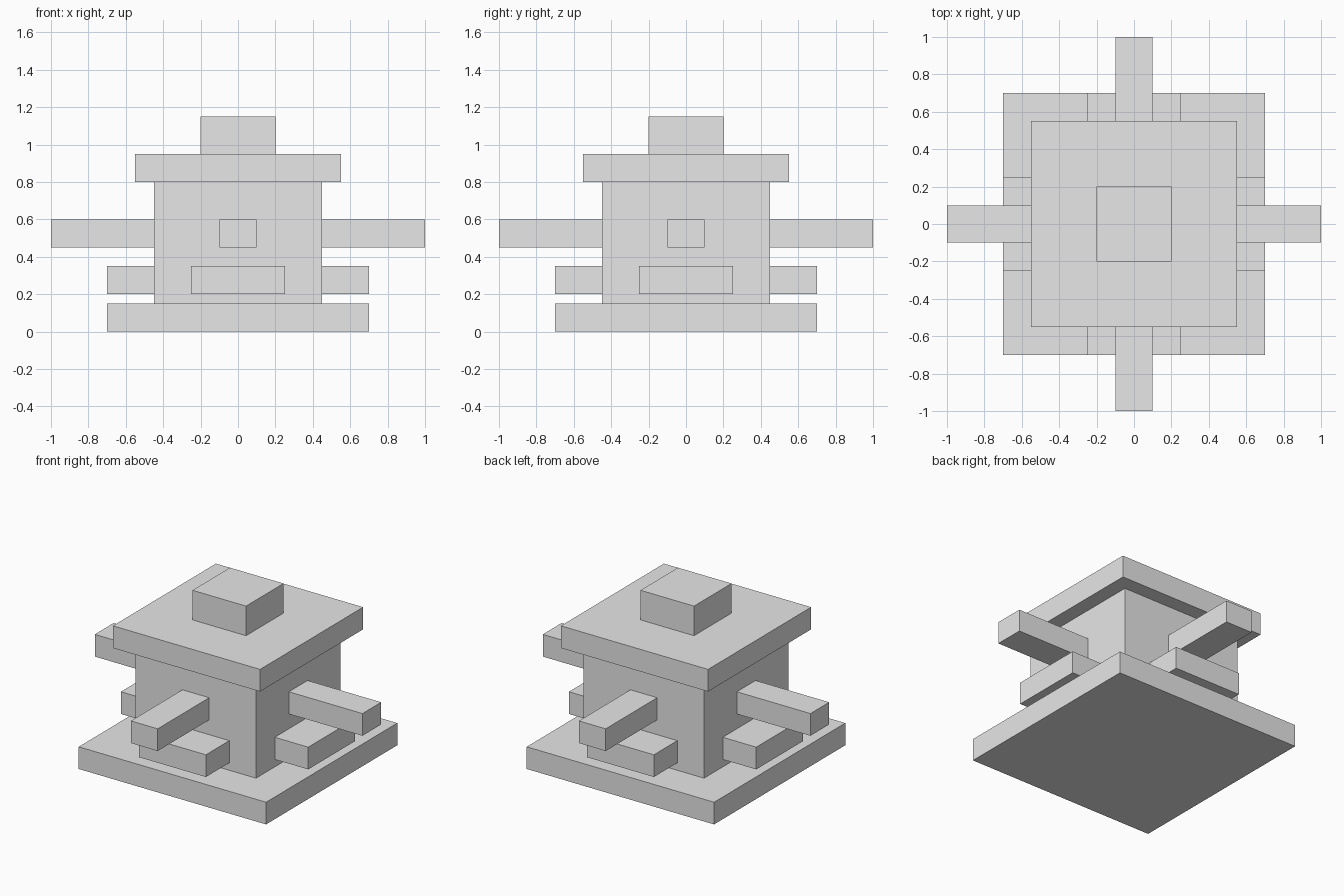
import bpy
from math import pi
from mathutils import Matrix

cube = bpy.data.objects.get("Cube")
if cube:
    bpy.data.objects.remove(cube, do_unlink=True)

# Single plain stone colour
GREY = (0.8, 0.8, 0.8, 1.0)
stone = bpy.data.materials.new("light_grey")
stone.use_nodes = True
stone.diffuse_color = GREY
stone.node_tree.nodes["Principled BSDF"].inputs["Base Color"].default_value = GREY


def block(name, width, depth, bottom, top, y=0.0, turn=0.0):
    """Box centred at distance y along -Y, then turned about the vertical axis."""
    bpy.ops.mesh.primitive_cube_add(size=1)
    obj = bpy.context.object
    obj.name = obj.data.name = name
    shape = (Matrix.Rotation(turn, 4, "Z")
             @ Matrix.Translation((0, -y, (bottom + top) / 2))
             @ Matrix.Diagonal((width, depth, top - bottom, 1)))
    obj.data.transform(shape)
    obj.data.materials.append(stone)
    return obj


# Central stack
block("base_slab", 1.4, 1.4, 0.0, 0.15)
block("body", 0.9, 0.9, 0.15, 0.8)
block("roof_slab", 1.1, 1.1, 0.8, 0.95)
block("roof_cap", 0.4, 0.4, 0.95, 1.15)

# A ledge and a long beam on each of the four walls
WALL = 0.45
for i, side in enumerate(("front", "left", "back", "right")):
    for part, width, reach, bottom, top in (("ledge", 0.5, 0.7, 0.2, 0.35),
                                            ("beam", 0.2, 1.0, 0.45, 0.6)):
        block(f"{side}_{part}", width, reach - WALL, bottom, top,
              y=(reach + WALL) / 2, turn=i * pi / 2)
